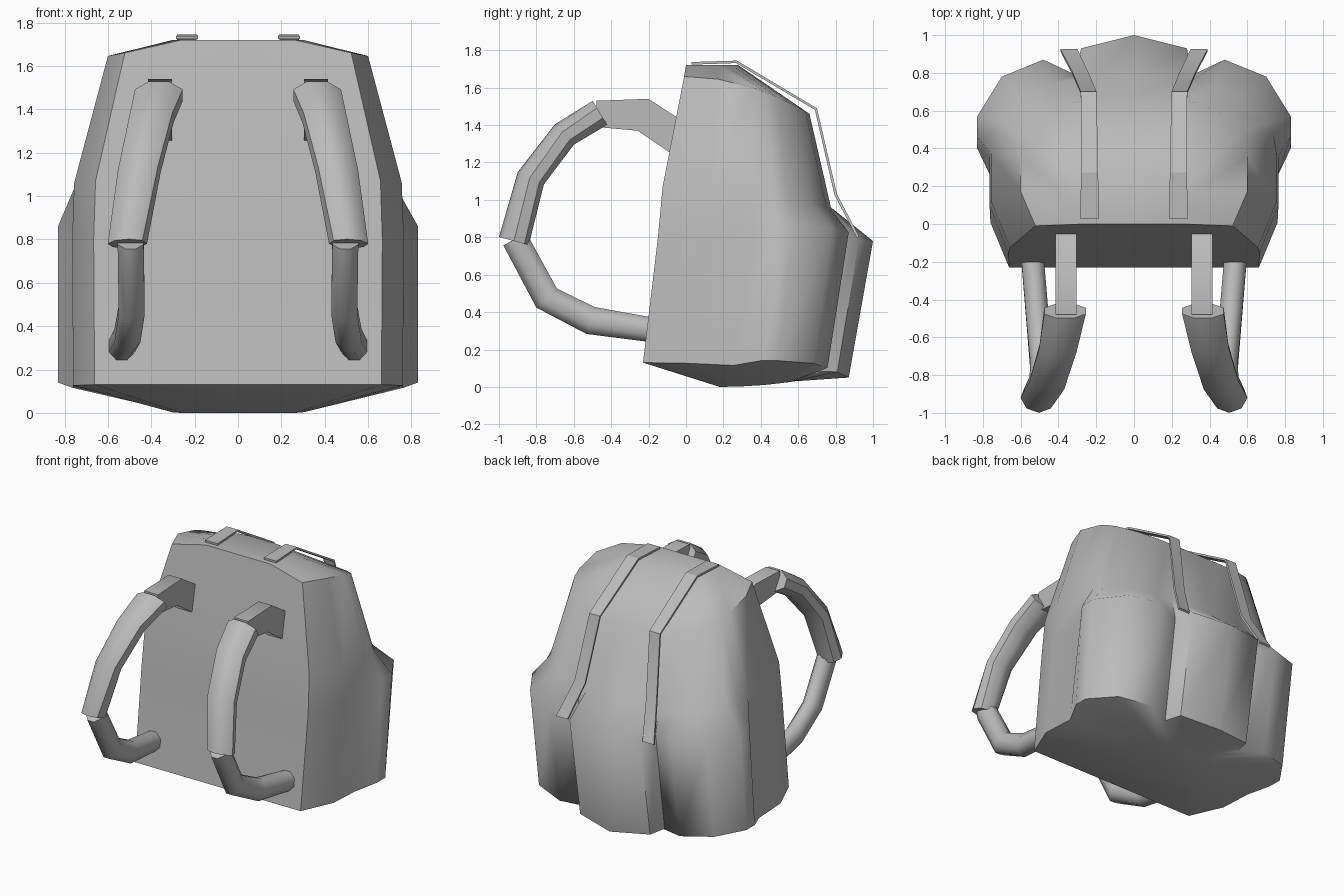
import bpy, bmesh, math
from mathutils import Vector

if "Cube" in bpy.data.objects:
    bpy.data.objects.remove(bpy.data.objects["Cube"], do_unlink=True)

grey = bpy.data.materials.new("plain grey fabric")
grey.use_nodes = True
colour = (0.5, 0.5, 0.5, 1)
grey.diffuse_color = colour
grey.node_tree.nodes["Principled BSDF"].inputs["Base Color"].default_value = colour


def loft(name, rings, angle=60):
    """Skin a closed tube through equal-length rings and cap both ends."""
    bm = bmesh.new()
    loops = [[bm.verts.new(p) for p in ring] for ring in rings]
    count = len(loops[0])
    for a, b in zip(loops, loops[1:]):
        for i in range(count):
            j = (i + 1) % count
            bm.faces.new((a[i], a[j], b[j], b[i]))
    bm.faces.new(loops[0])
    bm.faces.new(loops[-1])
    bmesh.ops.recalc_face_normals(bm, faces=bm.faces)
    mesh = bpy.data.meshes.new(name)
    bm.to_mesh(mesh)
    bm.free()
    mesh.materials.append(grey)
    obj = bpy.data.objects.new(name, mesh)
    bpy.context.collection.objects.link(obj)
    bpy.ops.object.select_all(action="DESELECT")
    obj.select_set(True)
    bpy.context.view_layer.objects.active = obj
    bpy.ops.object.shade_smooth_by_angle(angle=math.radians(angle))
    return obj


# Bag outline: half width and depth fractions, front centre round to back centre
outline = [(0, 0), (.87, 0), (1, .27), (1, .55), (.98, .66), (.94, .74),
           (.78, .88), (.57, .97), (.42, .99), (.34, 1), (0, 1)]
# Pocket bulges replacing the rear part of the outline
pockets = [(.83, .46), (.83, .57), (.70, .78), (.48, .87), (.31, .79),
           (.28, .93), (0, 1)]
first = len(outline) - len(pockets)


def bag_ring(width, front, back, z_front, z_back, bulge=None):
    """One horizontal loop; bulge = (y shift, z of corner, z of middle)."""
    half = []
    for i, (u, t) in enumerate(outline):
        x, y = u * width, front + t * (back - front)
        z = z_front + (z_back - z_front) * t * t
        if bulge and i >= first:
            x, y = pockets[i - first]
            shift, z_side, z_mid = bulge
            y += shift * y
            z = z_mid + (z_side - z_mid) * x / .83
        half.append(Vector((x, y, z)))
    mirrored = [Vector((-p.x, p.y, p.z)) for p in half[-2:0:-1]]
    return half + mirrored


# Main bag with three rear pockets
loft("bag", [
    bag_ring(.30, .18, .58, 0, .03),
    bag_ring(.76, -.23, .65, .13, .08, (-.13, .14, .05)),
    bag_ring(.765, -.15, .78, .80, .80, (0, .86, .78)),
    bag_ring(.755, -.125, .775, 1.07, .96),
    bag_ring(.60, -.01, .66, 1.66, 1.46),
    bag_ring(.30, 0, .28, 1.72, 1.72),
])


def strap(name, stations, side, sides=8, twist=0, angle=50):
    """Sweep a flattened section along stations of x, y, z, half width, half depth."""
    path = [Vector((0, s[1], s[2])) for s in stations]
    rings = []
    for i, (x, y, z, w, d) in enumerate(stations):
        along = (path[min(i + 1, len(path) - 1)] - path[max(i - 1, 0)]).normalized()
        out = along.cross(Vector((1, 0, 0)))
        turn = twist * i / (len(path) - 1)
        ring = []
        for k in range(sides):
            a = math.tau * (k + .5) / sides
            grow = 1 / math.cos(math.pi / sides)
            p, q = w * grow * math.cos(a), d * grow * math.sin(a)
            p, q = (p * math.cos(turn) - q * math.sin(turn),
                    p * math.sin(turn) + q * math.cos(turn))
            pos = path[i] + out * q
            ring.append((side * (x + p), pos.y, pos.z))
        rings.append(ring)
    return loft(name, rings, angle)


anchor = [(.36, .02, 1.29, .055, .09), (.36, -.23, 1.455, .055, .09),
          (.36, -.48, 1.46, .055, .07)]
pad = [(.365, -.46, 1.465, .11, .075), (.40, -.65, 1.35, .10, .07),
       (.455, -.83, 1.115, .095, .07), (.51, -.92, .78, .085, .075)]
webbing = [(.495, -.915, .79, .06, .07), (.49, -.745, .475, .06, .075),
           (.51, -.51, .355, .06, .075), (.54, -.15, .30, .06, .065)]
ribbon = [(.235, .03, 1.73, .05, .007), (.235, .27, 1.738, .045, .007),
          (.24, .695, 1.485, .042, .007), (.285, .80, 1.03, .042, .007),
          (.345, .92, .80, .045, .007)]

for label, side in (("left", 1), ("right", -1)):
    # Shoulder strap in three sections
    strap(label + "_strap_anchor", anchor, side, sides=4)
    strap(label + "_shoulder_pad", pad, side, twist=-.35)
    strap(label + "_lower_webbing", webbing, side)
    # Flat ribbon over the lid and down the back
    strap(label + "_lid_ribbon", ribbon, side, sides=4, angle=30)
